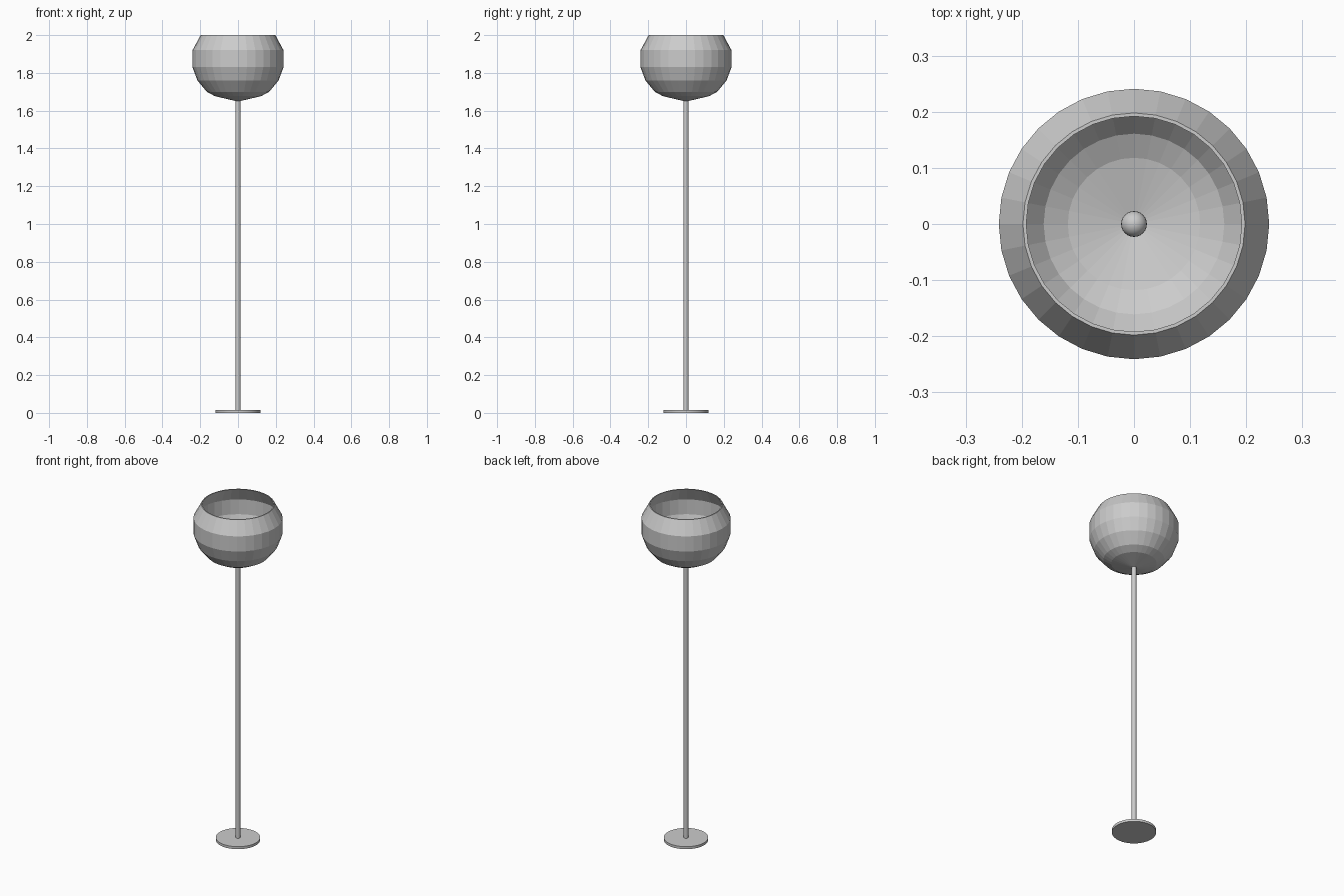
import bpy, bmesh, math

if "Cube" in bpy.data.objects:
    bpy.data.objects.remove(bpy.data.objects["Cube"])

SIDES = 32


def lathe(name, profile, sides=SIDES):
    # Revolve (radius, z) points around z; r = 0 ends become poles
    bm = bmesh.new()
    rings = []
    for r, z in profile:
        if r == 0:
            rings.append([bm.verts.new((0, 0, z))] * sides)
        else:
            rings.append([bm.verts.new((r * math.cos(a), r * math.sin(a), z))
                          for a in (2 * math.pi * i / sides for i in range(sides))])
    for lo, hi in zip(rings, rings[1:]):
        for i in range(sides):
            j = (i + 1) % sides
            bm.faces.new(list(dict.fromkeys((lo[i], lo[j], hi[j], hi[i]))))
    bmesh.ops.recalc_face_normals(bm, faces=bm.faces)
    mesh = bpy.data.meshes.new(name)
    bm.to_mesh(mesh)
    bm.free()
    ob = bpy.data.objects.new(name, mesh)
    bpy.context.collection.objects.link(ob)
    return ob


def smooth(ob):
    bpy.ops.object.select_all(action='DESELECT')
    ob.select_set(True)
    bpy.context.view_layer.objects.active = ob
    bpy.ops.object.shade_smooth_by_angle(angle=math.radians(40))


# Flat round foot
smooth(lathe("base", [(0, 0), (0.12, 0), (0.12, 0.015), (0, 0.015)]))

# Thin upright
smooth(lathe("pole", [(0, 0.01), (0.013, 0.01), (0.013, 1.68), (0, 1.68)]))

# Faceted open globe: outer wall up, rim, inner wall back down
outer = [(0, 1.648), (0.123, 1.677), (0.165, 1.70), (0.215, 1.76),
         (0.241, 1.83), (0.241, 1.92), (0.198, 2.0)]
inner = [(0.192, 2.0), (0.235, 1.919), (0.235, 1.831), (0.210, 1.763),
         (0.161, 1.705), (0.118, 1.683), (0, 1.654)]
lathe("shade", outer + inner)

# Small bulb on top of the pole
bpy.ops.mesh.primitive_uv_sphere_add(segments=24, ring_count=12, radius=0.023,
                                     location=(0, 0, 1.69))
bulb = bpy.context.object
bulb.name = "bulb"
smooth(bulb)
